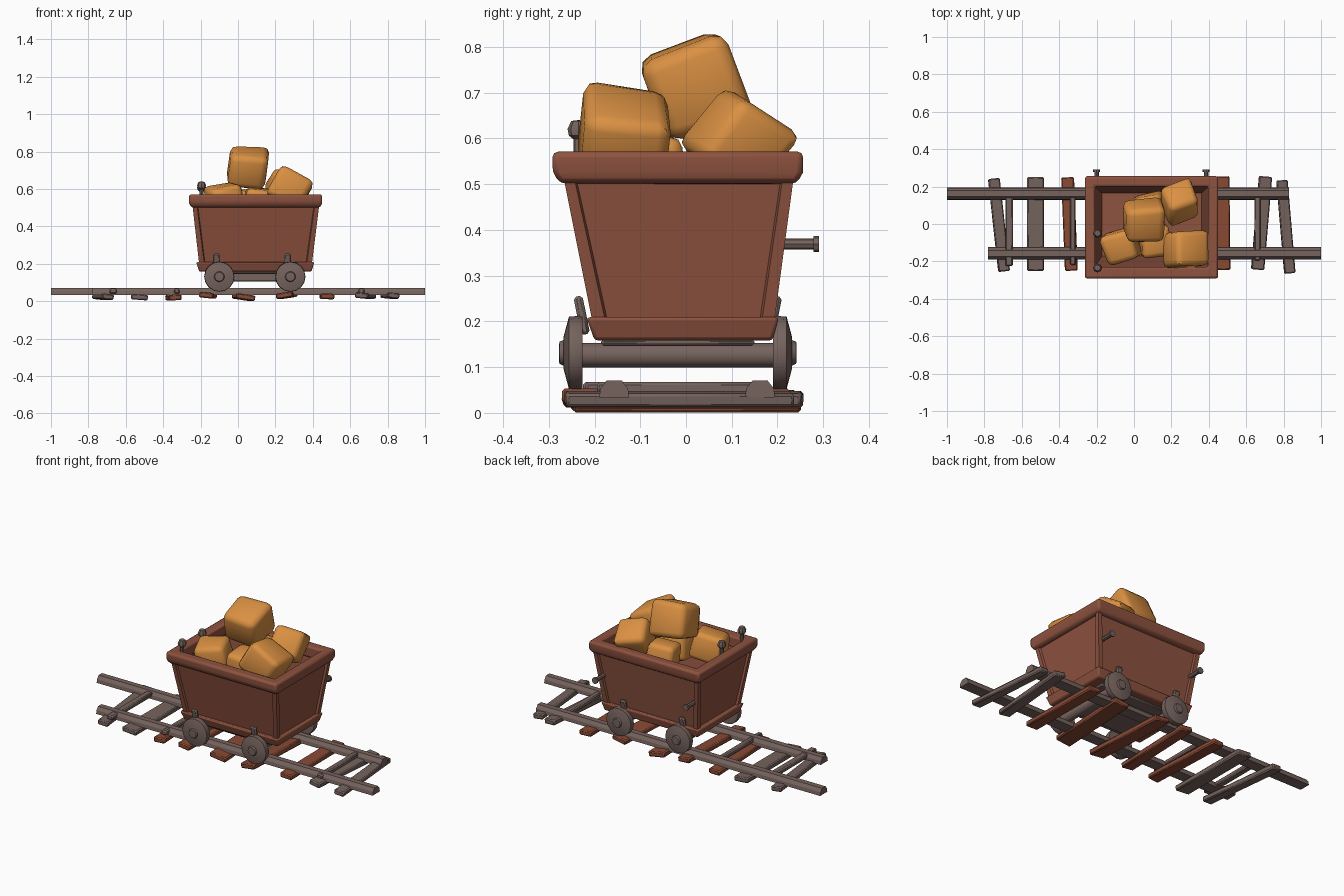
import bpy, bmesh, math, random
from mathutils import Matrix, Vector, Euler

random.seed(4)
if "Cube" in bpy.data.objects:
    bpy.data.objects.remove(bpy.data.objects["Cube"], do_unlink=True)


def material(name, rgb):
    m = bpy.data.materials.new(name)
    m.use_nodes = True
    m.diffuse_color = (*rgb, 1)
    m.node_tree.nodes["Principled BSDF"].inputs["Base Color"].default_value = (*rgb, 1)
    return m


RUST = material("rusty red", (0.27, 0.085, 0.05))
WOOD = material("red wood", (0.25, 0.068, 0.035))
IRON = material("grey iron", (0.18, 0.125, 0.11))
GOLD = material("gold ore", (0.70, 0.28, 0.055))


def finish(name, bm, mat, bevel=0, segments=2, angle=35):
    """Turn a bmesh into a named, coloured, optionally bevelled object."""
    bmesh.ops.recalc_face_normals(bm, faces=bm.faces[:])
    me = bpy.data.meshes.new(name)
    bm.to_mesh(me)
    bm.free()
    ob = bpy.data.objects.new(name, me)
    bpy.context.collection.objects.link(ob)
    me.materials.append(mat)
    if bevel:
        mod = ob.modifiers.new("Bevel", "BEVEL")
        mod.width, mod.segments = bevel, segments
    bpy.ops.object.select_all(action="DESELECT")
    ob.select_set(True)
    bpy.context.view_layer.objects.active = ob
    bpy.ops.object.shade_smooth_by_angle(angle=math.radians(angle))
    return ob


def box(name, centre, size, mat, rot=(0, 0, 0), bevel=0.006):
    bm = bmesh.new()
    bmesh.ops.create_cube(bm, size=1, matrix=Matrix.LocRotScale(Vector(centre), Euler(rot), Vector(size)))
    return finish(name, bm, mat, bevel, 1)


def loft(rects, closed=False):
    """Join rectangles (x0, x1, y0, y1, z) into a skin, capped or closed on itself."""
    bm = bmesh.new()
    rings = [[bm.verts.new(p) for p in ((a, c, z), (b, c, z), (b, d, z), (a, d, z))]
             for a, b, c, d, z in rects]
    pairs = list(zip(rings, rings[1:]))
    if closed:
        pairs.append((rings[-1], rings[0]))
    else:
        bm.faces.new(rings[0])
        bm.faces.new(rings[-1])
    for lo, hi in pairs:
        for i in range(4):
            j = (i + 1) % 4
            bm.faces.new((lo[i], lo[j], hi[j], hi[i]))
    return bm


def lathe(name, profile, centre, axis, mat, sides=16):
    """Spin (radius, height) points about an axis."""
    bm = bmesh.new()
    vs = [bm.verts.new((r, 0, h)) for r, h in profile]
    es = [bm.edges.new(p) for p in zip(vs, vs[1:])]
    bmesh.ops.spin(bm, geom=vs + es, cent=(0, 0, 0), axis=(0, 0, 1), angle=math.tau,
                   steps=sides, use_merge=False)
    bmesh.ops.remove_doubles(bm, verts=bm.verts[:], dist=0.0005)
    turn = Vector((0, 0, 1)).rotation_difference(Vector(axis)).to_matrix().to_4x4()
    bm.transform(Matrix.Translation(centre) @ turn)
    return finish(name, bm, mat)


# Tub with hollow inside and recessed panels on its four outer walls
tub = loft([(-0.205, 0.392, -0.2, 0.19, 0.18), (-0.245, 0.436, -0.27, 0.237, 0.53),
            (-0.215, 0.405, -0.235, 0.205, 0.53), (-0.17, 0.36, -0.17, 0.165, 0.23)])
bmesh.ops.recalc_face_normals(tub, faces=tub.faces[:])
middle = Vector((0.095, -0.012, 0))
walls = [f for f in tub.faces if abs(f.normal.z) < 0.5
         and f.normal.dot(f.calc_center_median() - middle) > 0]
bmesh.ops.inset_individual(tub, faces=walls, thickness=0.036, depth=0)
bmesh.ops.inset_individual(tub, faces=walls, thickness=0.006, depth=-0.012)
finish("tub", tub, RUST)

# Rim and base band
finish("tub_rim", loft([(-0.25, 0.44, -0.275, 0.243, 0.505), (-0.262, 0.45, -0.292, 0.256, 0.53),
                        (-0.262, 0.45, -0.292, 0.256, 0.575), (-0.208, 0.396, -0.23, 0.2, 0.575),
                        (-0.208, 0.396, -0.23, 0.2, 0.505)], closed=True), RUST, 0.012)
finish("base_band", loft([(-0.207, 0.393, -0.2, 0.19, 0.162),
                          (-0.224, 0.408, -0.218, 0.203, 0.213)]), RUST, 0.008)

# Undercarriage, axles, wheels and axle brackets
box("chassis_plate", (0.09, -0.018, 0.158), (0.5, 0.335, 0.016), IRON)
box("chassis_beam", (0.09, -0.018, 0.134), (0.4, 0.2, 0.048), IRON)
wheel = [(0, 0), (0.078, 0), (0.081, 0.006), (0.079, 0.03), (0.034, 0.042),
         (0.028, 0.042), (0.024, 0.051), (0, 0.052)]
for label, x in (("left", 0.28), ("right", -0.1)):
    lathe(label + "_axle", [(0, 0), (0.027, 0), (0.027, 0.44), (0, 0.44)],
          (x, -0.24, 0.13), (0, 1, 0), IRON, 12)
    for end, y, s in (("front", -0.226, -1), ("back", 0.19, 1)):
        lathe(f"{label}_{end}_wheel", wheel, (x, y, 0.135), (0, s, 0), IRON)
        box(f"{label}_{end}_bracket", (x - 0.015, y + s * 0.002, 0.217), (0.036, 0.02, 0.085),
            IRON, (-s * 0.2, 0, 0))

# Knobs on the rim and bolts in the back wall
knob = [(0, 0), (0.011, 0), (0.011, 0.05), (0.021, 0.058), (0.024, 0.072), (0.016, 0.09), (0, 0.092)]
lathe("corner_knob", knob, (-0.195, -0.235, 0.552), (0, 0, 1), IRON, 8)
lathe("side_knob", knob, (-0.195, -0.05, 0.54), (0, 0, 1), IRON, 8)
bolt = [(0, 0), (0.012, 0), (0.012, 0.08), (0.018, 0.08), (0.018, 0.092), (0, 0.092)]
for label, x in (("left", 0.385), ("right", -0.2)):
    lathe(label + "_bolt", bolt, (x, 0.199, 0.373), (0, 1, 0), IRON, 8)

# Ore lumps: uneven rounded blocks (centre, size, rotation)
lumps = [((0.05, 0.015, 0.717), (0.2, 0.19, 0.185), (0.35, 0.1, 0.05)),
         ((0.245, 0.115, 0.6), (0.165, 0.16, 0.16), (-0.6, 0.2, 0.3)),
         ((0.277, -0.135, 0.605), (0.185, 0.175, 0.165), (-0.1, 0.5, 0)),
         ((-0.07, -0.12, 0.55), (0.17, 0.16, 0.15), (0.1, -0.2, 0.3)),
         ((0.11, -0.09, 0.525), (0.14, 0.15, 0.15), (0.1, 0.1, 0.1)),
         ((0.085, 0.09, 0.525), (0.15, 0.13, 0.15), (0.1, -0.1, 0.2))]
for n, (centre, size, rot) in enumerate(lumps, 1):
    bm = bmesh.new()
    bmesh.ops.create_cube(bm, size=1.06)
    for v in bm.verts:
        v.co *= random.uniform(0.9, 1.08)
    bmesh.ops.bevel(bm, geom=bm.edges[:], offset=0.17, segments=2, profile=0.5, affect="EDGES")
    bm.transform(Matrix.LocRotScale(Vector(centre), Euler(rot), Vector(size)))
    finish(f"ore_lump_{n}", bm, GOLD, angle=50)

# Rails: chamfered bars
section = [(-0.033, 0.037), (0.033, 0.037), (0.03, 0.057), (0.016, 0.075), (-0.016, 0.075), (-0.03, 0.057)]
for label, y, x0, x1 in (("front", -0.157, -0.78, 1.0), ("back", 0.162, -1.0, 0.83)):
    bm = bmesh.new()
    face = bm.faces.new([bm.verts.new((x0, y + a, z)) for a, z in section])
    ext = bmesh.ops.extrude_face_region(bm, geom=[face], use_keep_orig=True)["geom"]
    bmesh.ops.translate(bm, vec=(x1 - x0, 0, 0), verts=[g for g in ext if isinstance(g, bmesh.types.BMVert)])
    finish(label + "_rail", bm, IRON, angle=20)

# Sleepers (x, width, y shift, yaw, roll, z, material)
sleepers = [(-0.722, 0.062, -0.005, 0.11, 0.1, 0.028, IRON), (-0.527, 0.09, 0, 0, 0.08, 0.026, IRON),
            (-0.345, 0.068, 0, 0.04, -0.05, 0.024, WOOD), (-0.16, 0.075, -0.01, -0.04, 0.1, 0.036, WOOD),
            (0.03, 0.1, 0, 0.05, 0.15, 0.026, WOOD), (0.26, 0.09, -0.02, -0.05, -0.15, 0.036, WOOD),
            (0.475, 0.075, 0.005, 0.01, 0.05, 0.03, WOOD), (0.682, 0.07, 0.005, -0.085, 0.1, 0.034, IRON),
            (0.812, 0.06, -0.015, 0.085, 0.1, 0.034, IRON)]
for n, (x, w, y, yaw, roll, z, mat) in enumerate(sleepers, 1):
    box(f"sleeper_{n}", (x, y, z), (w, 0.5, 0.03), mat, (0, roll, yaw))

# Thin cross ties between the rails
for n, (x, y, w) in enumerate(((-0.668, -0.04, 0.04), (-0.327, -0.035, 0.03), (0.66, -0.01, 0.034)), 1):
    box(f"cross_tie_{n}", (x, y, 0.058), (w, 0.37, 0.026), IRON)

# Rest the lowest sleeper on the ground
bpy.context.view_layer.update()
obs = [o for o in bpy.context.collection.objects if o.type == "MESH"]
low = min(v.co.z for o in obs for v in o.data.vertices)
for o in obs:
    o.location.z -= low
